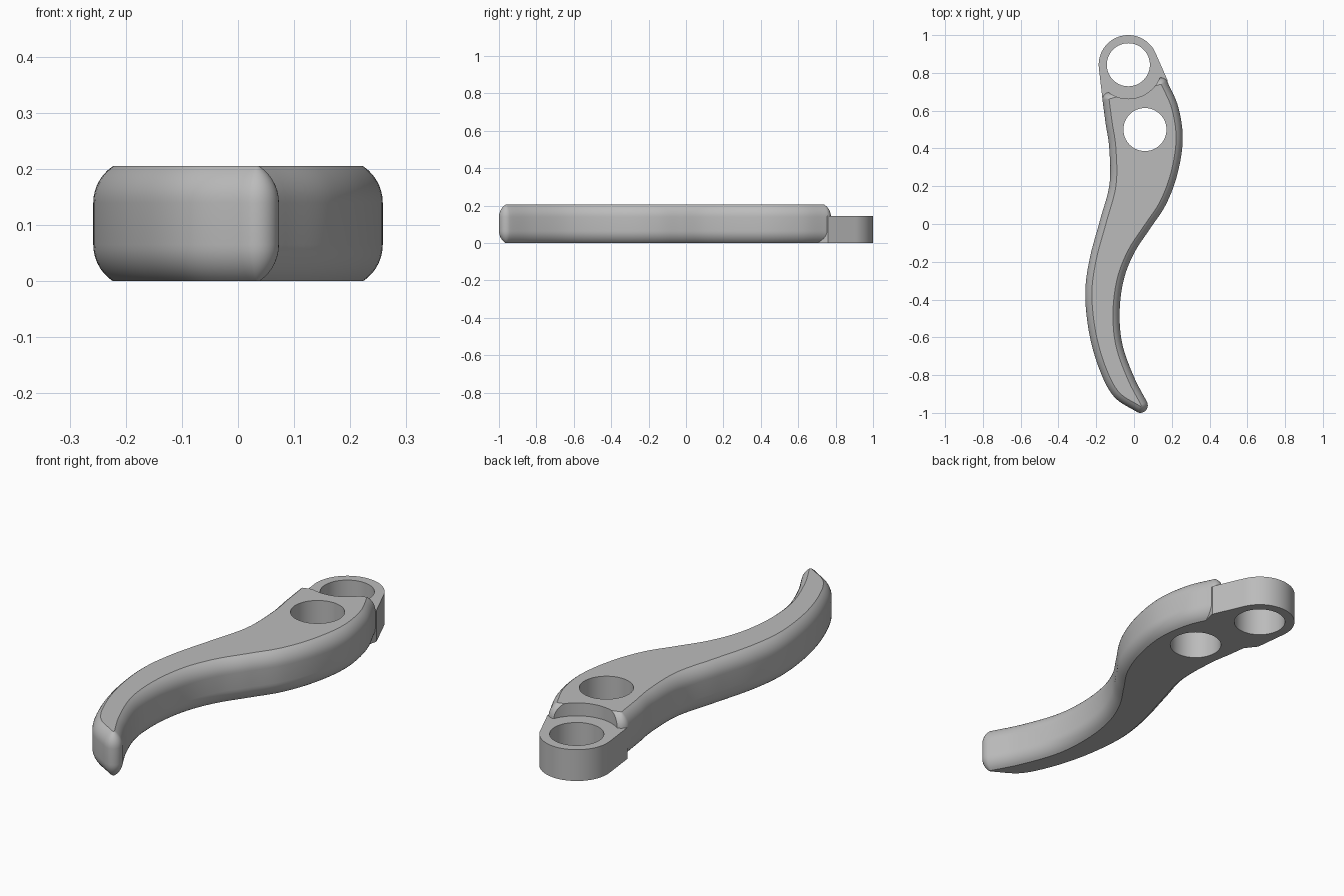
import bpy, bmesh
from math import sin, cos, radians
from mathutils import Vector

HEIGHT, TAB_HEIGHT = 0.205, 0.145
RADIUS, SWEEP = 0.078, 56.6          # edge rounding
EYE, GRIP_HOLE = (-0.03, 0.843), (0.058, 0.5)

if "Cube" in bpy.data.objects:
    bpy.data.objects.remove(bpy.data.objects["Cube"])

steel = bpy.data.materials.new("plain_grey")
steel.use_nodes = True
grey = (0.5, 0.5, 0.5, 1)
steel.diffuse_color = grey
steel.node_tree.nodes["Principled BSDF"].inputs["Base Color"].default_value = grey


def arc(center, r, start, end, steps=10):
    angles = [radians(start + (end - start) * i / steps) for i in range(steps + 1)]
    return [Vector((center[0] + r * cos(a), center[1] + r * sin(a))) for a in angles]


def spline(points, steps=8):
    """Smooth curve through the points, without its two end points."""
    p = [Vector(q) for q in points]
    p = [2 * p[0] - p[1]] + p + [2 * p[-1] - p[-2]]
    out = []
    for a, b, c, d in zip(p, p[1:], p[2:], p[3:]):
        for i in range(steps):
            t = i / steps
            out.append(0.5 * (2 * b + (c - a) * t + (2 * a - 5 * b + 4 * c - d) * t ** 2
                              + (3 * b - a - 3 * c + d) * t ** 3))
    return out[1:]


def inset(outline, amount):
    out = []
    for i, p in enumerate(outline):
        before = (p - outline[i - 1]).normalized()
        after = (outline[(i + 1) % len(outline)] - p).normalized()
        along = (before + after).normalized()
        out.append(p + Vector((-along.y, along.x)) * amount)
    return out


def loft(name, outline, levels):
    """Solid from one outline, stacked at (height, inset) levels."""
    bm = bmesh.new()
    rings = [[bm.verts.new((p.x, p.y, z)) for p in inset(outline, d)] for z, d in levels]
    n = len(outline)
    for low, high in zip(rings, rings[1:]):
        for i in range(n):
            j = (i + 1) % n
            bm.faces.new((low[i], low[j], high[j], high[i]))
    bm.faces.new(rings[0][::-1])
    bm.faces.new(rings[-1])
    mesh = bpy.data.meshes.new(name)
    bm.to_mesh(mesh)
    bm.free()
    mesh.materials.append(steel)
    obj = bpy.data.objects.new(name, mesh)
    bpy.context.collection.objects.link(obj)
    return obj


def combine(target, other, operation):
    mod = target.modifiers.new(operation.lower(), 'BOOLEAN')
    mod.operation, mod.object, mod.solver = operation, other, 'EXACT'
    bpy.context.view_layer.objects.active = target
    bpy.ops.object.modifier_apply(modifier=mod.name)
    bpy.data.objects.remove(other)


def cylinder(name, center, r, bottom, top):
    return loft(name, arc(center, r, 0, 354.375, 63), [(bottom, 0), (top, 0)])


# Curved lever outline, counter-clockwise from the foot tip
foot = arc((0.033, -0.96), 0.04, 250, 387, 14)
right_tip = arc((0.143, 0.738), 0.037, 25, 106)
left_tip = arc((-0.13, 0.66), 0.037, 106, 188)
right_edge = spline([foot[-1], (0, -0.81), (-0.062, -0.635), (-0.076, -0.46),
                     (-0.053, -0.29), (0.003, -0.15), (0.085, -0.025), (0.17, 0.105),
                     (0.23, 0.265), (0.258, 0.45), (0.234, 0.62), right_tip[0]])
left_edge = spline([left_tip[-1], (-0.15, 0.53), (-0.131, 0.4), (-0.13, 0.21),
                    (-0.18, 0.02), (-0.235, -0.185), (-0.258, -0.37), (-0.237, -0.58),
                    (-0.183, -0.77), (-0.105, -0.915), foot[0]])
outline = foot + right_edge + right_tip + left_tip + left_edge

# Rounded edges that meet the flat top and bottom at a crease
curve = [radians(SWEEP * i / 7) for i in range(8)]
rise = RADIUS * sin(curve[-1])
upper = [(HEIGHT - rise + RADIUS * sin(a), RADIUS * (1 - cos(a))) for a in curve]
lower = [(HEIGHT - z, d) for z, d in reversed(upper)]
lever = loft("curved_lever", outline, lower + upper)

# Concave step around the eye
combine(lever, cylinder("step_cutter", EYE, 0.18, TAB_HEIGHT - 0.004, 0.4), 'DIFFERENCE')

# Thinner eye tab running into the lever
tab_outline = arc(EYE, 0.157, 23.5, 187, 40) + [
    Vector(p) for p in ((-0.168, 0.67), (-0.09, 0.57), (0.14, 0.6), (0.178, 0.76))]
combine(lever, loft("eye_tab", tab_outline, [(0, 0), (TAB_HEIGHT, 0)]), 'UNION')

# Through holes
for center in (EYE, GRIP_HOLE):
    combine(lever, cylinder("hole_cutter", center, 0.114, -0.1, 0.4), 'DIFFERENCE')

bpy.ops.object.select_all(action='DESELECT')
lever.select_set(True)
bpy.context.view_layer.objects.active = lever
bpy.ops.object.shade_smooth_by_angle(angle=radians(30))
